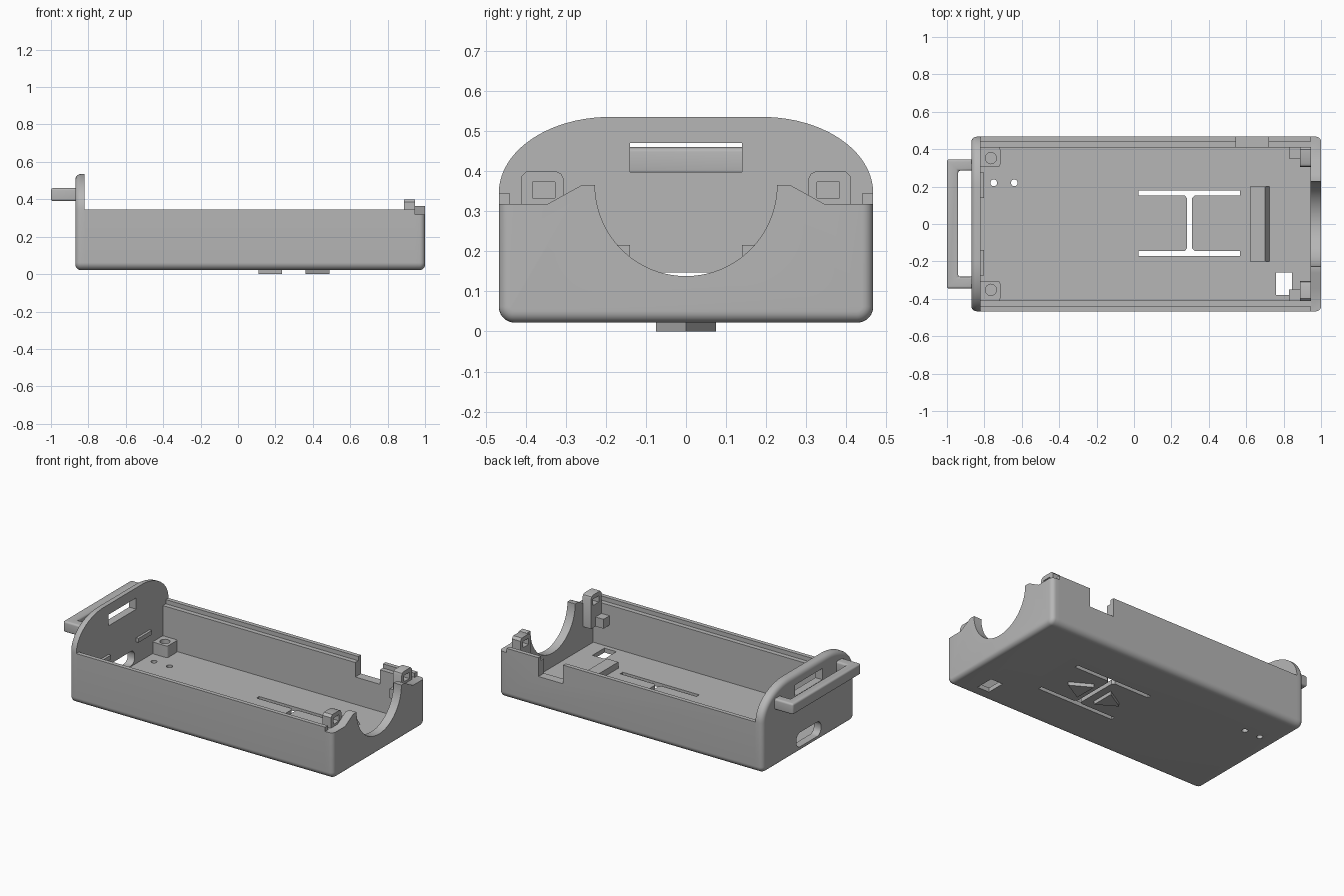
import bpy, bmesh, math
from mathutils import Vector

old = bpy.data.objects.get("Cube")
if old:
    bpy.data.objects.remove(old, do_unlink=True)

grey = bpy.data.materials.new("plain grey")
grey.use_nodes = True
colour = (0.47, 0.47, 0.47, 1)
grey.diffuse_color = colour
grey.node_tree.nodes["Principled BSDF"].inputs["Base Color"].default_value = colour


def arc(cx, cy, rx, ry, start, end, n=10):
    angles = [math.radians(start + (end - start) * i / n) for i in range(n + 1)]
    return [(cx + rx * math.cos(a), cy + ry * math.sin(a)) for a in angles]


def rect(a0, a1, b0, b1):
    return [(a0, b0), (a1, b0), (a1, b1), (a0, b1)]


def rounded(a0, a1, b0, b1, r):
    corners = [(a1 - r, b1 - r), (a0 + r, b1 - r), (a0 + r, b0 + r), (a1 - r, b0 + r)]
    return [p for i, (x, y) in enumerate(corners)
            for p in arc(x, y, r, r, 90 * i, 90 * i + 90, 6)]


def prism(name, pts, axis, lo, hi, bevel=0, rule=None):
    """Extrude a profile along x (points are y,z) or z (points are x,y)."""
    place = (lambda p, d: Vector((d, p[0], p[1]))) if axis == "x" else \
            (lambda p, d: Vector((p[0], p[1], d)))
    bm = bmesh.new()
    face = bm.faces.new([bm.verts.new(place(p, lo)) for p in pts])
    ext = bmesh.ops.extrude_face_region(bm, geom=[face])
    moved = [v for v in ext["geom"] if isinstance(v, bmesh.types.BMVert)]
    bmesh.ops.translate(bm, verts=moved, vec=place((0, 0), hi - lo))
    bmesh.ops.recalc_face_normals(bm, faces=bm.faces)
    if bevel:
        edges = [e for e in bm.edges if rule is None or all(rule(v.co) for v in e.verts)]
        bmesh.ops.bevel(bm, geom=edges, offset=bevel, segments=5, profile=0.5,
                        affect="EDGES", clamp_overlap=True)
    mesh = bpy.data.meshes.new(name)
    bm.to_mesh(mesh)
    bm.free()
    mesh.materials.append(grey)
    ob = bpy.data.objects.new(name, mesh)
    bpy.context.collection.objects.link(ob)
    return ob


def cut(target, pts, axis, lo, hi):
    cutter = prism("cutter", pts, axis, lo, hi)
    cutter.hide_render = True
    mod = target.modifiers.new("cut", "BOOLEAN")
    mod.operation, mod.solver, mod.object = "DIFFERENCE", "EXACT", cutter
    bpy.context.view_layer.objects.active = target
    bpy.ops.object.modifier_apply(modifier=mod.name)
    bpy.data.objects.remove(cutter, do_unlink=True)


W, BASE, R = 0.467, 0.022, 0.04
FLOOR, RIM, LEDGE = 0.05, 0.345, 0.318
X0, X1, X2, X3 = -0.87, -0.82, 0.945, 1.0
bottom = arc(-W + R, BASE + R, R, R, 180, 270) + arc(W - R, BASE + R, R, R, 270, 360)

# Tray with stepped rims
tray = prism("tray", [(-W, RIM)] + bottom + [
    (W, RIM), (0.44, RIM), (0.44, LEDGE), (0.41, LEDGE), (0.41, FLOOR),
    (-0.41, FLOOR), (-0.41, LEDGE), (-0.44, LEDGE), (-0.44, RIM)], "x", X1, X2)
cut(tray, rect(0.545, 0.72, 0.39, 0.5), "z", 0.225, 0.5)
for y in (-0.157, 0.165):
    cut(tray, rect(0.025, 0.568, y - 0.013, y + 0.013), "z", 0, 0.2)
cut(tray, [(0.265, -0.15), (0.33, -0.15), (0.311, -0.13), (0.311, 0.138),
           (0.33, 0.158), (0.265, 0.158), (0.284, 0.138), (0.284, -0.13)], "z", 0, 0.2)
cut(tray, rect(0.76, 0.845, -0.38, -0.26), "z", 0, 0.2)
for x in (-0.75, -0.64):
    cut(tray, arc(x, 0.22, 0.018, 0.018, 0, 345, 23), "z", 0, 0.2)

# Tall end wall with rounded top, window and lower slot
end_wall = prism("tall_end_wall", bottom + arc(0.19, RIM, W - 0.19, 0.19, 0, 90, 20)
                 + arc(-0.19, RIM, W - 0.19, 0.19, 90, 180, 20),
                 "x", X0, X1, 0.03, lambda c: c.x < X0 + 0.001)
cut(end_wall, rect(-0.14, 0.14, 0.398, 0.47), "x", -0.9, -0.8)
cut(end_wall, rounded(-0.125, 0.125, 0.055, 0.147, 0.04), "x", -0.9, -0.8)

# Low end wall with half-round cradle
cradle = prism("cradle_end_wall", [(-W, LEDGE)] + bottom + [
    (W, LEDGE), (0.345, LEDGE), (0.26, 0.365)]
    + arc(0, 0.365, 0.227, 0.227, 0, -180, 40) + [(-0.26, 0.365), (-0.345, LEDGE)],
    "x", X2, X3, 0.028,
    lambda c: c.x > X3 - 0.001 and (abs(c.y) > W - R - 0.001 or c.z < BASE + 0.001))

# Carrying handle
handle = prism("handle", [(-0.85, -0.345), (-0.85, -0.282), (-0.94, -0.282), (-0.94, 0.285),
                          (-0.85, 0.285), (-0.85, 0.345), (-1, 0.345), (-1, -0.345)],
               "z", 0.39, 0.46, 0.012, lambda c: c.x < -0.845)

parts = [tray, end_wall, cradle, handle]
for s, side in ((1, "left"), (-1, "right")):
    def span(a, b):
        return min(s * a, s * b), max(s * a, s * b)

    # Screw posts
    y0, y1 = span(0.305, 0.412)
    post = prism(side + "_screw_post", rounded(X1 - 0.005, -0.715, y0, y1, 0.015),
                 "z", FLOOR - 0.005, 0.125)
    cut(post, arc(-0.765, s * 0.352, 0.03, 0.03, 0, 345, 23), "z", 0.06, 0.2)

    # Retaining tabs on the tall wall
    tab = prism(side + "_tab", rect(*span(0.14, 0.275), 0.188, 0.215), "x", X1 - 0.005, -0.803)

    # Clip brackets beside the cradle
    clip = prism(side + "_clip", [(s * y, z) for y, z in
                 [(0.412, 0.19), (0.412, 0.385), (0.397, 0.4), (0.325, 0.4),
                  (0.311, 0.393), (0.305, 0.38), (0.305, 0.19)]], "x", 0.887, X2 + 0.002)
    cut(clip, rect(*span(0.327, 0.383), 0.333, 0.373), "x", 0.8, 1)
    shelf = prism(side + "_clip_shelf", rect(*span(0.35, 0.412), 0.19, 0.25), "x", 0.83, 0.89)
    parts += [post, tab, clip, shelf]

# Raised stop on the floor with a sloped edge
stop = prism("floor_stop", rect(0.62, 0.727, -0.2, 0.2), "z", FLOOR - 0.005, 0.09)
for v in stop.data.vertices:
    if v.co.z > 0.08 and v.co.x > 0.7:
        v.co.x = 0.7
parts.append(stop)

# Arrow-shaped feet under the floor
for name, base, tip in (("inner_arrow_foot", 0.235, 0.11), ("outer_arrow_foot", 0.36, 0.49)):
    parts.append(prism(name, [(base, -0.075), (base, 0.075), (tip, 0)], "z", 0, BASE + 0.005))

# Smooth rounded areas, keep edges crisp
bpy.ops.object.select_all(action="DESELECT")
for ob in parts:
    ob.select_set(True)
bpy.context.view_layer.objects.active = tray
bpy.ops.object.shade_smooth_by_angle(angle=math.radians(30))
